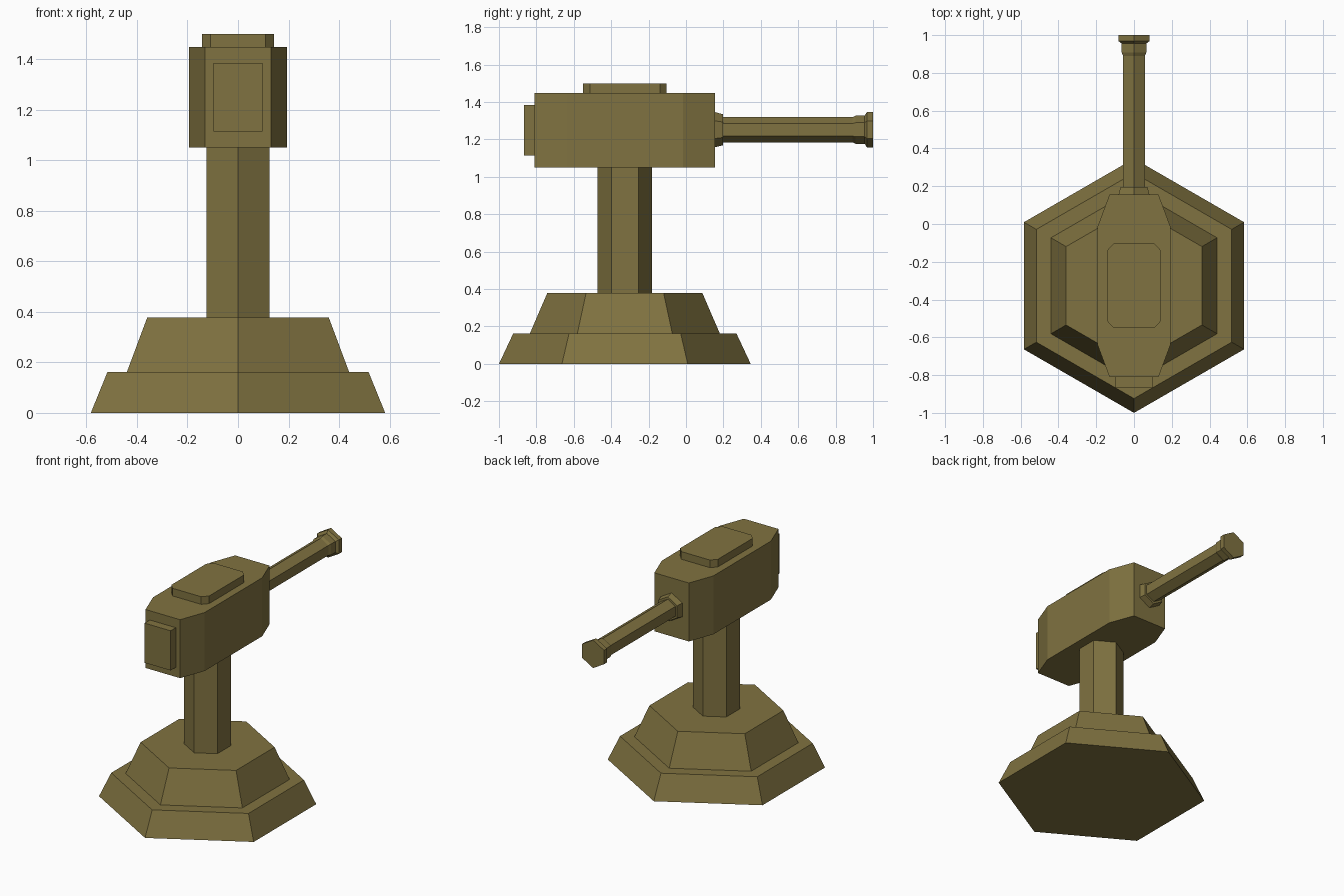
import bpy, bmesh, math

if "Cube" in bpy.data.objects:
    bpy.data.objects.remove(bpy.data.objects["Cube"])

olive = bpy.data.materials.new("olive_paint")
olive.diffuse_color = (0.216, 0.17, 0.052, 1)
olive.use_nodes = True
olive.node_tree.nodes["Principled BSDF"].inputs["Base Color"].default_value = olive.diffuse_color
CY = -0.327   # y of the turret's vertical axis


def loft(name, rings):
    """Join equal-sized point rings into a closed, flat-shaded solid."""
    bm = bmesh.new()
    loops = [[bm.verts.new(p) for p in ring] for ring in rings]
    n = len(loops[0])
    for a, b in zip(loops, loops[1:]):
        for i in range(n):
            j = (i + 1) % n
            bm.faces.new((a[i], a[j], b[j], b[i]))
    bm.faces.new(loops[0][::-1])
    bm.faces.new(loops[-1])
    bmesh.ops.recalc_face_normals(bm, faces=bm.faces)
    mesh = bpy.data.meshes.new(name)
    bm.to_mesh(mesh)
    bm.free()
    mesh.materials.append(olive)
    ob = bpy.data.objects.new(name, mesh)
    bpy.context.collection.objects.link(ob)
    return ob


def hexagon(r):
    return [(r * math.sin(k * math.pi / 3), r * math.cos(k * math.pi / 3)) for k in range(6)]


def upright_hex(name, profile):
    """Hexagonal solid around the vertical axis from (radius, z) pairs."""
    return loft(name, [[(x, CY + y, z) for x, y in hexagon(r)] for r, z in profile])


def barrel_hex(name, profile):
    """Hexagonal solid around the gun axis from (radius, y) pairs."""
    return loft(name, [[(x, y, 1.252 + z) for x, z in hexagon(r)] for r, y in profile])


def cut_corner_block(name, w, w_end, l, l_side, z0, z1):
    """Vertical block whose plan is a rectangle with cut corners."""
    plan = [(w, -l_side), (w, l_side), (w_end, l), (-w_end, l),
            (-w, l_side), (-w, -l_side), (-w_end, -l), (w_end, -l)]
    return loft(name, [[(x, CY + y, z) for x, y in plan] for z in (z0, z1)])


# Stepped base and column
upright_hex("base_lower", [(0.673, 0), (0.597, 0.162)])
upright_hex("base_upper", [(0.508, 0.162), (0.415, 0.378)])
upright_hex("column", [(0.145, 0.378), (0.145, 1.05)])

# Gun housing, roof hatch and rear panel
cut_corner_block("housing", 0.194, 0.13, 0.482, 0.31, 1.05, 1.448)
cut_corner_block("roof_hatch", 0.142, 0.108, 0.224, 0.187, 1.448, 1.5)
loft("rear_panel", [[(x, y, z) for x, z in
                     ((-0.098, 1.115), (0.098, 1.115), (0.098, 1.385), (-0.098, 1.385))]
                    for y in (-0.865, -0.809)])

# Barrel with root collar and flared muzzle
barrel_hex("barrel_collar", [(0.094, 0.155), (0.083, 0.197)])
barrel_hex("barrel", [(0.067, 0.155), (0.067, 0.89), (0.075, 0.907),
                      (0.075, 0.955), (0.095, 0.968), (0.095, 1.0)])
